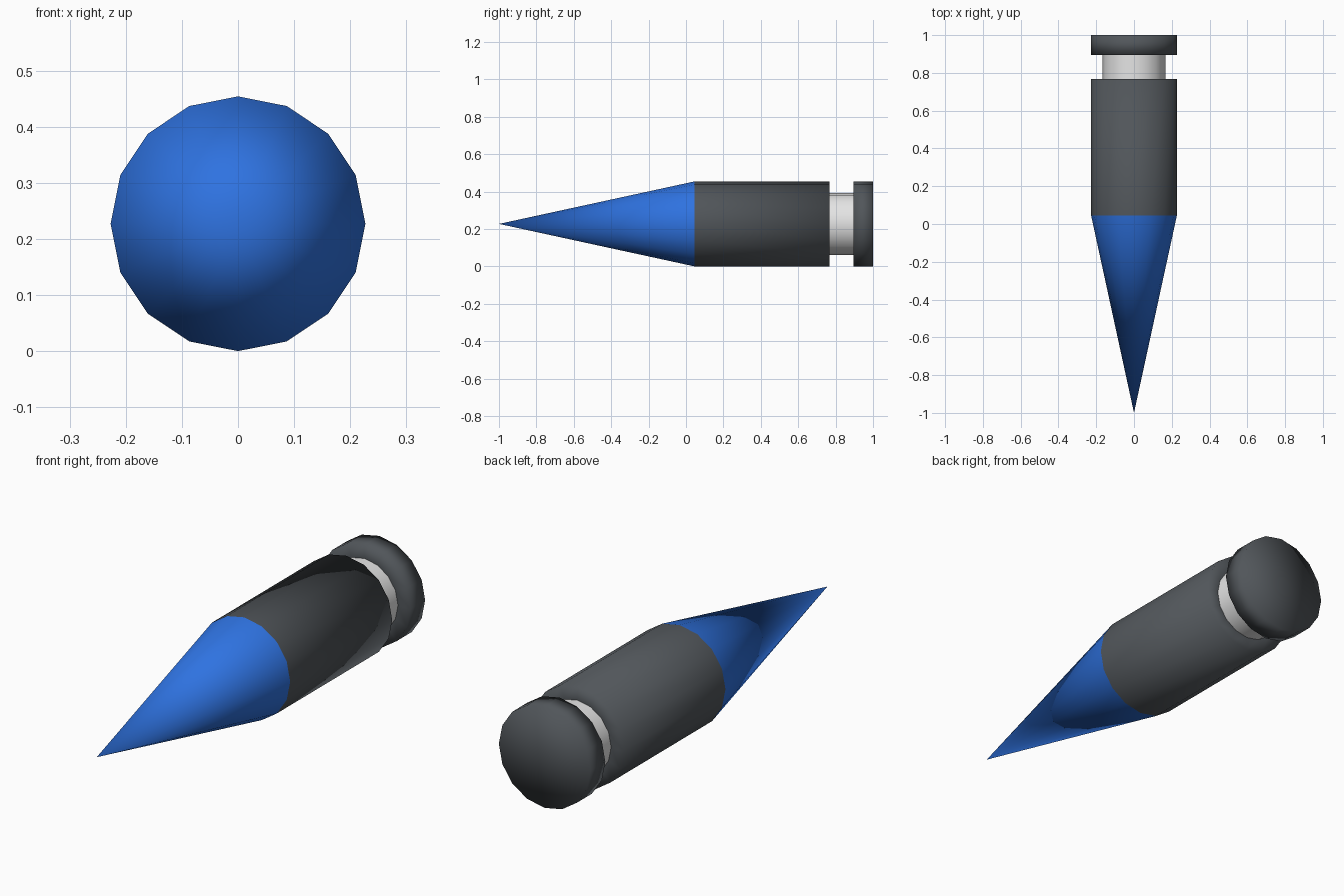
import bpy, bmesh, math

if "Cube" in bpy.data.objects:
    bpy.data.objects.remove(bpy.data.objects["Cube"])

SIDES = 16
R = 0.227          # outer radius, also the height of the axis
NECK = 0.166


def material(name, rgb):
    m = bpy.data.materials.new(name)
    m.diffuse_color = (*rgb, 1.0)
    m.use_nodes = True
    m.node_tree.nodes["Principled BSDF"].inputs["Base Color"].default_value = m.diffuse_color
    return m


blue = material("blue", (0.028, 0.17, 0.75))
dark_grey = material("dark grey", (0.082, 0.092, 0.102))
white = material("white", (0.78, 0.78, 0.78))


def lathe(name, profile, mat):
    """Revolve (y, radius) points around the lengthwise axis."""
    bm = bmesh.new()
    rings = []
    for y, r in profile:
        if r == 0:
            rings.append([bm.verts.new((0, y, R))] * SIDES)
        else:
            angles = [2 * math.pi * i / SIDES for i in range(SIDES)]
            rings.append([bm.verts.new((r * math.sin(a), y, R + r * math.cos(a))) for a in angles])
    for a, b in zip(rings, rings[1:]):
        for i in range(SIDES):
            j = (i + 1) % SIDES
            corners = list(dict.fromkeys((a[i], a[j], b[j], b[i])))
            bm.faces.new(corners).smooth = True
    bmesh.ops.recalc_face_normals(bm, faces=bm.faces)
    # open shells: make sure the faces point away from the axis
    side = max(bm.faces, key=lambda f: f.calc_center_median().z)
    if side.normal.z < 0:
        bmesh.ops.reverse_faces(bm, faces=bm.faces)
    mesh = bpy.data.meshes.new(name)
    bm.to_mesh(mesh)
    bm.free()
    mesh.materials.append(mat)
    bpy.context.collection.objects.link(bpy.data.objects.new(name, mesh))


# pointed tip
lathe("pointed_tip", [(-1, 0), (0.045, R)], blue)
# main barrel with its rear shoulder
lathe("barrel", [(0.045, R), (0.767, R), (0.767, NECK)], dark_grey)
# narrow neck
lathe("neck", [(0.767, NECK), (0.895, NECK)], white)
# end disc, closed at the back
lathe("end_disc", [(0.895, NECK), (0.895, R), (1, R), (1, 0)], dark_grey)
